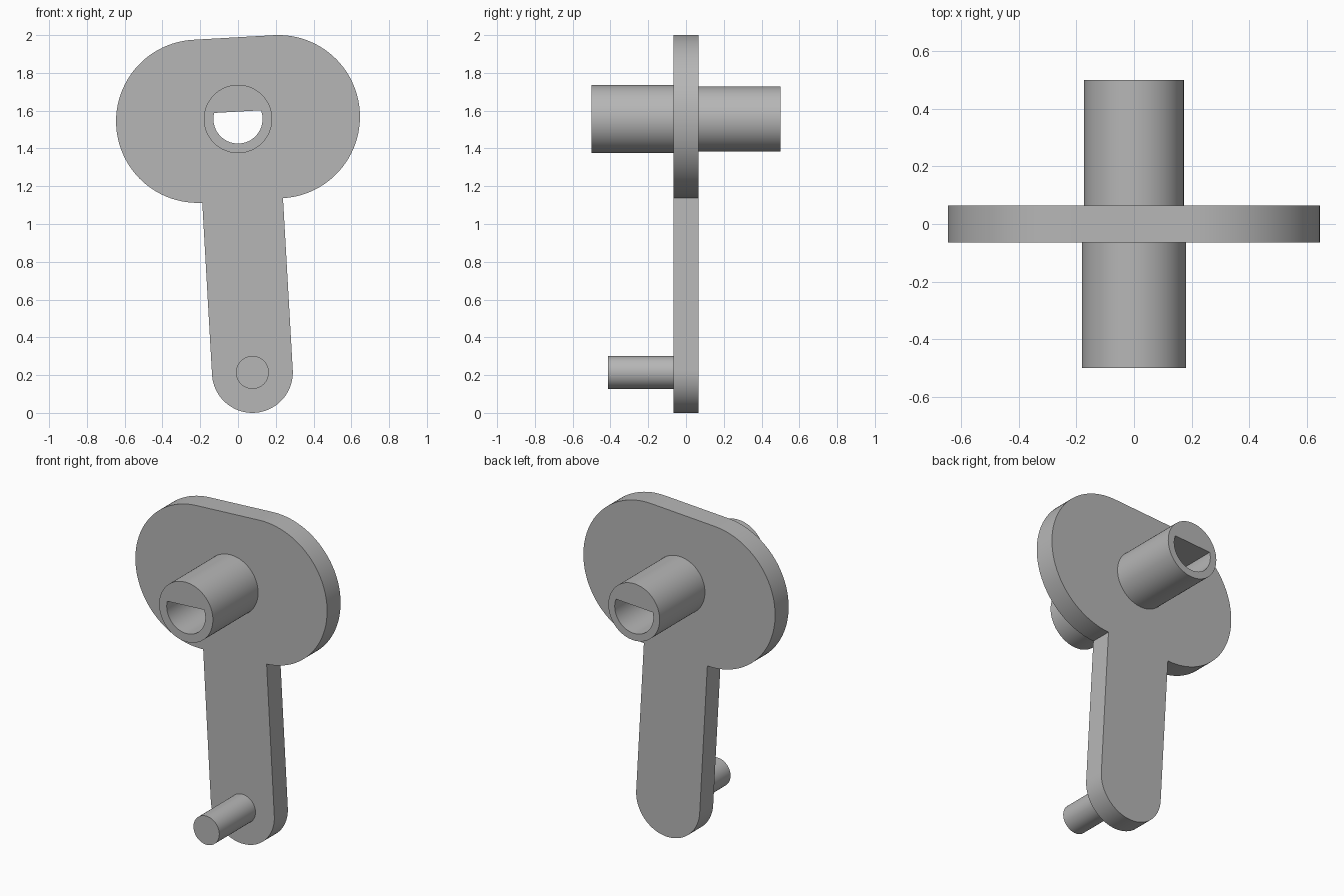
import bpy, bmesh
from math import sin, cos, radians, sqrt, degrees, acos
from mathutils import Vector
from mathutils.geometry import tessellate_polygon

cube = bpy.data.objects.get("Cube")
if cube:
    bpy.data.objects.remove(cube, do_unlink=True)

# Main dimensions
TILT = radians(3.25)      # lean of the whole lever
HUB_Z = 1.556             # height of the hub axis
HALF_PLATE = 0.065
HALF_LENGTH = 0.5
HEAD_R = 0.432
ARM_R = 0.214             # arm half width, also the offset of the head arcs
ARM_LENGTH = 1.344
BORE_R = 0.13
BORE_FLAT = 0.039

grey = bpy.data.materials.new("plain grey")
grey.use_nodes = True
colour = (0.47, 0.47, 0.47, 1)
grey.diffuse_color = colour
grey.node_tree.nodes["Principled BSDF"].inputs["Base Color"].default_value = colour


def arc(u, v, r, start, end, steps=48):
    angles = [radians(start + (end - start) * i / steps) for i in range(steps + 1)]
    return [(u + r * cos(a), v + r * sin(a)) for a in angles]


def circle(u, v, r):
    return arc(u, v, r, 0, 360, 72)[:-1]


def prism(name, loops, y0, y1):
    """Extrude an outline with optional holes along y, tilted about the hub."""
    bm = bmesh.new()

    def ring(loop, y):
        return [bm.verts.new((u * cos(TILT) - v * sin(TILT), y,
                              HUB_Z + u * sin(TILT) + v * cos(TILT))) for u, v in loop]

    fronts = [ring(l, y0) for l in loops]
    backs = [ring(l, y1) for l in loops]
    tris = tessellate_polygon([[Vector((u, v, 0)) for u, v in l] for l in loops])
    for rings in (fronts, backs):
        verts = [v for r in rings for v in r]
        for t in tris:
            bm.faces.new([verts[i] for i in t])
    for f, b in zip(fronts, backs):
        for i in range(len(f)):
            bm.faces.new((f[i - 1], f[i], b[i], b[i - 1]))
    bmesh.ops.recalc_face_normals(bm, faces=bm.faces)
    mesh = bpy.data.meshes.new(name)
    bm.to_mesh(mesh)
    bm.free()
    mesh.materials.append(grey)
    obj = bpy.data.objects.new(name, mesh)
    bpy.context.collection.objects.link(obj)
    bpy.ops.object.select_all(action='DESELECT')
    obj.select_set(True)
    bpy.context.view_layer.objects.active = obj
    bpy.ops.object.shade_smooth_by_angle(angle=radians(30))
    return obj


# D-shaped bore, flat side up
corner = degrees(acos(sqrt(BORE_R ** 2 - BORE_FLAT ** 2) / BORE_R))
bore = arc(0, 0, BORE_R, 180 - corner, 360 + corner)

# Lever plate: wide rounded head with a round-ended arm
outline = (arc(ARM_R, 0, HEAD_R, -90, 90)
           + arc(-ARM_R, 0, HEAD_R, 90, 270)
           + arc(0, -ARM_LENGTH, ARM_R, 180, 360))
prism("lever_plate", [outline, bore], -HALF_PLATE, HALF_PLATE)

# Hollow hubs on both sides, the rear one slightly slimmer
prism("front_hub", [circle(0, 0, 0.181), bore], -HALF_LENGTH, -HALF_PLATE)
prism("rear_hub", [circle(0, 0, 0.173), bore], HALF_PLATE, HALF_LENGTH)

# Handle pin at the end of the arm
prism("handle_pin", [circle(0, -ARM_LENGTH, 0.087)], -0.413, -HALF_PLATE)
